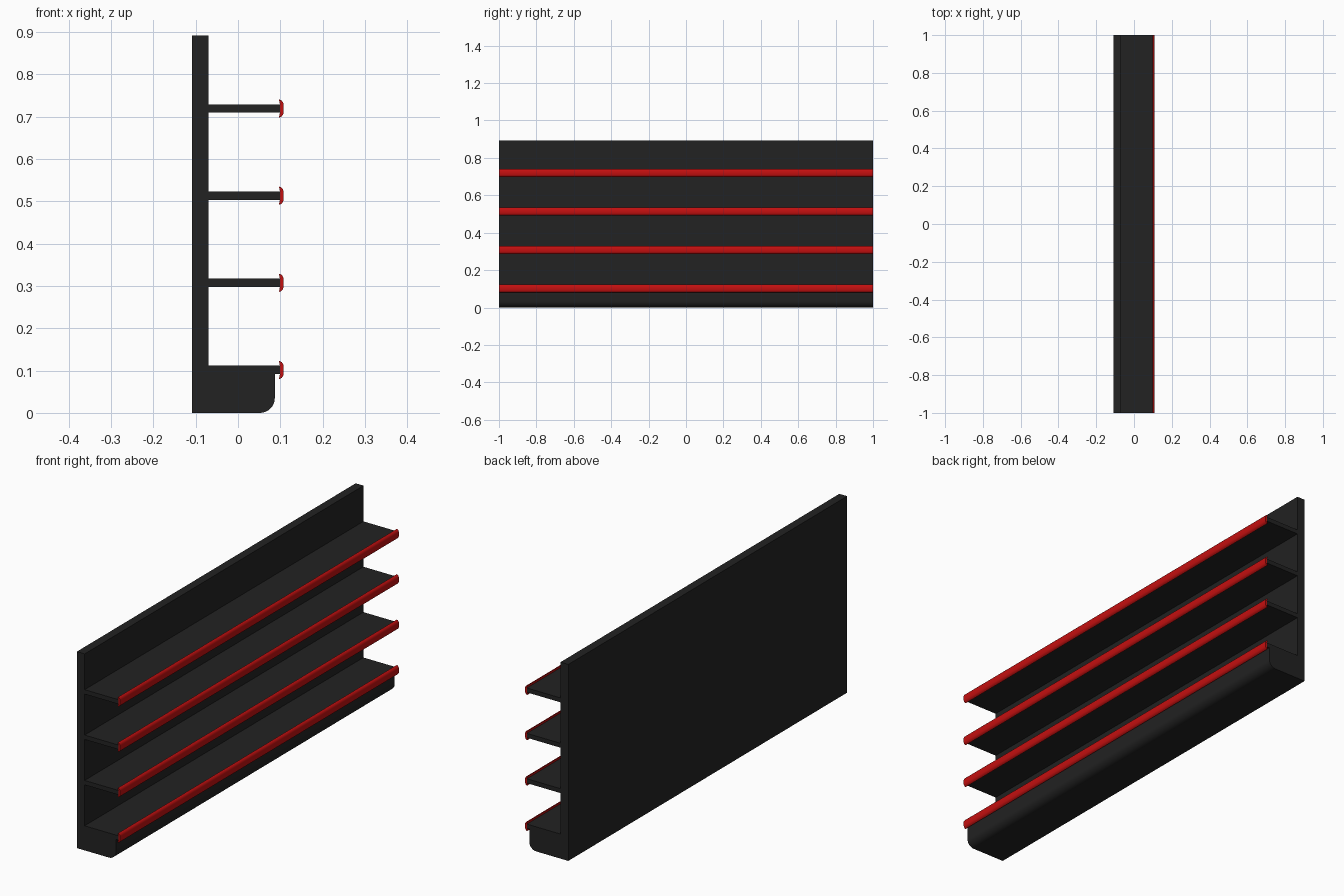
import bpy, bmesh, math

if "Cube" in bpy.data.objects:
    bpy.data.objects.remove(bpy.data.objects["Cube"])


def material(name, color):
    m = bpy.data.materials.new(name)
    m.diffuse_color = color
    m.use_nodes = True
    m.node_tree.nodes["Principled BSDF"].inputs["Base Color"].default_value = m.diffuse_color
    return m


DARK = material("dark_metal", (0.016, 0.016, 0.016, 1))
RED = material("red_trim", (0.55, 0.005, 0.005, 1))


def extrude_profile(name, pts, mat, smooth=False):
    """Extrude an (x, z) outline along the full shelf length in y."""
    bm = bmesh.new()
    face = bm.faces.new([bm.verts.new((x, -1, z)) for x, z in pts])
    res = bmesh.ops.extrude_face_region(bm, geom=[face])
    moved = [v for v in res["geom"] if isinstance(v, bmesh.types.BMVert)]
    bmesh.ops.translate(bm, verts=moved, vec=(0, 2, 0))
    bmesh.ops.recalc_face_normals(bm, faces=bm.faces[:])
    me = bpy.data.meshes.new(name)
    bm.to_mesh(me)
    bm.free()
    me.materials.append(mat)
    ob = bpy.data.objects.new(name, me)
    bpy.context.collection.objects.link(ob)
    if smooth:
        bpy.ops.object.select_all(action='DESELECT')
        ob.select_set(True)
        bpy.context.view_layer.objects.active = ob
        bpy.ops.object.shade_smooth_by_angle(angle=math.radians(35))
    return ob


def rect(x0, x1, z0, z1):
    return [(x0, z0), (x1, z0), (x1, z1), (x0, z1)]


# Upright back panel
extrude_profile("back_panel", rect(-0.109, -0.07, 0, 0.892), DARK)

# Plinth with rounded lower front edge
R = 0.035
arc = [(0.087 - R + R * math.sin(a), R - R * math.cos(a))
       for a in (math.radians(11.25 * i) for i in range(9))]
extrude_profile("base_plinth", [(-0.07, 0)] + arc + [(0.087, 0.092), (-0.07, 0.092)],
                DARK, smooth=True)

# Shelves with curved price rails on their front edges
for i in range(4):
    z = 0.1015 + i * 0.206
    extrude_profile(f"shelf_{i + 1}", rect(-0.07, 0.099, z - 0.01, z + 0.01), DARK)
    upper = [(0.108, 0.010), (0.106, 0.015), (0.103, 0.019), (0.098, 0.0215),
             (0.097, 0.0205), (0.099, 0.010)]
    outline = [(x, z + d) for x, d in upper] + [(x, z - d) for x, d in reversed(upper)]
    extrude_profile(f"price_rail_{i + 1}", outline, RED, smooth=True)
